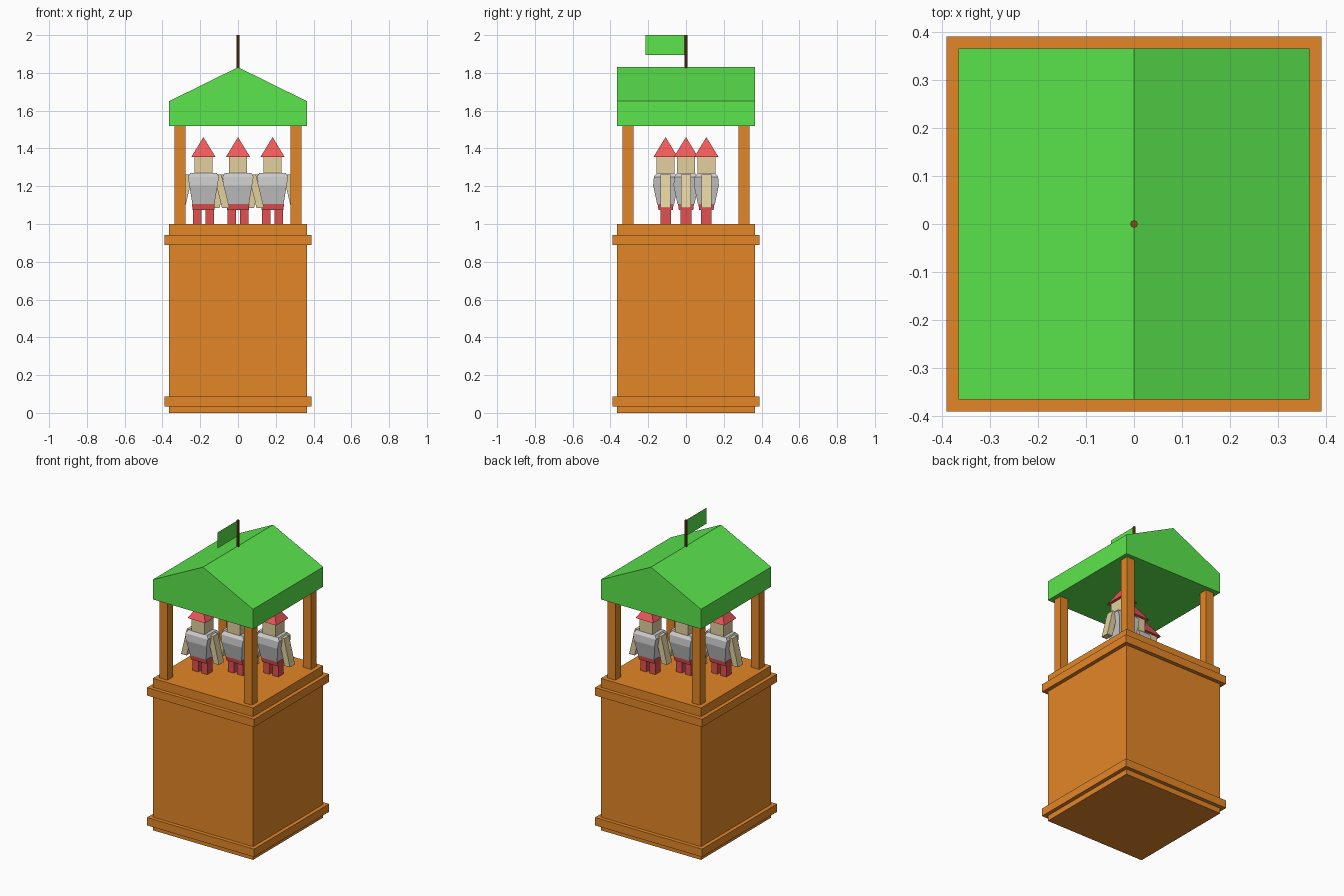
import bpy, bmesh

if "Cube" in bpy.data.objects:
    bpy.data.objects.remove(bpy.data.objects["Cube"])


def material(name, rgb):
    m = bpy.data.materials.new(name)
    m.diffuse_color = (*rgb, 1)
    m.use_nodes = True
    m.node_tree.nodes["Principled BSDF"].inputs["Base Color"].default_value = m.diffuse_color
    return m


WOOD = material("wood", (0.77, 0.24, 0.021))
GREEN = material("green", (0.105, 0.79, 0.075))
BROWN = material("brown", (0.22, 0.07, 0.012))
RED = material("red", (0.88, 0.10, 0.10))
DARK_RED = material("dark_red", (0.76, 0.08, 0.08))
SKIN = material("skin", (0.76, 0.63, 0.34))


def loft(name, rings, mat=None, loc=(0, 0, 0)):
    """Closed solid through rectangles (centre x, half x, half y, z)."""
    bm = bmesh.new()
    loops = []
    for cx, hx, hy, z in rings:
        loops.append([bm.verts.new((cx + sx * hx, sy * hy, z))
                      for sx, sy in ((-1, -1), (1, -1), (1, 1), (-1, 1))])
    bm.faces.new(loops[0][::-1])
    bm.faces.new(loops[-1])
    for a, b in zip(loops, loops[1:]):
        for i in range(4):
            j = (i + 1) % 4
            bm.faces.new((a[i], a[j], b[j], b[i]))
    # collapses pyramid tips and roof ridges
    bmesh.ops.remove_doubles(bm, verts=bm.verts, dist=1e-5)
    bmesh.ops.recalc_face_normals(bm, faces=bm.faces)
    me = bpy.data.meshes.new(name)
    bm.to_mesh(me)
    bm.free()
    if mat:
        me.materials.append(mat)
    ob = bpy.data.objects.new(name, me)
    ob.location = loc
    bpy.context.collection.objects.link(ob)
    return ob


def box(name, hx, hy, z0, z1, mat=None, loc=(0, 0, 0)):
    return loft(name, [(0, hx, hy, z0), (0, hx, hy, z1)], mat, loc)


# Tower body and trim bands
box("tower_body", 0.365, 0.365, 0, 1, WOOD)
box("lower_band", 0.39, 0.39, 0.035, 0.087, WOOD)
box("upper_band", 0.39, 0.39, 0.89, 0.942, WOOD)

# Corner posts
for sx in (-1, 1):
    for sy in (-1, 1):
        box("corner_post", 0.029, 0.029, 1, 1.52, WOOD, (sx * 0.308, sy * 0.308, 0))

# Gable roof with the ridge along y
loft("roof", [(0, 0.365, 0.365, 1.52), (0, 0.365, 0.365, 1.65),
              (0, 0, 0.365, 1.83)], GREEN)

# Flagpole and flat flag
bpy.ops.mesh.primitive_cylinder_add(vertices=8, radius=0.008, depth=0.18,
                                    location=(0, 0, 1.91))
pole = bpy.context.object
pole.name = "flagpole"
pole.data.materials.append(BROWN)
flag_mesh = bpy.data.meshes.new("flag")
flag_mesh.from_pydata([(0, -0.215, 1.895), (0, -0.005, 1.895),
                       (0, -0.005, 2), (0, -0.215, 2)], [], [(0, 1, 2, 3)])
flag_mesh.materials.append(GREEN)
bpy.context.collection.objects.link(bpy.data.objects.new("flag", flag_mesh))

# Three guards standing on a diagonal
for k in (-1, 0, 1):
    at = (k * 0.183, k * 0.108, 0)
    loft("guard_hat", [(0, 0.064, 0.064, 1.355), (0, 0, 0, 1.46)], RED, at)
    box("guard_head", 0.047, 0.047, 1.265, 1.355, SKIN, at)
    loft("guard_torso", [(0, 0.058, 0.045, 1.105), (0, 0.075, 0.066, 1.205),
                         (0, 0.082, 0.062, 1.25), (0, 0.07, 0.046, 1.27)], None, at)
    loft("guard_hips", [(0, 0.058, 0.038, 1.075), (0, 0.06, 0.042, 1.105)], DARK_RED, at)
    for s in (-1, 1):
        box("guard_leg", 0.022, 0.028, 1, 1.08, DARK_RED, (at[0] + s * 0.033, at[1], 0))
        loft("guard_arm", [(s * 0.118, 0.02, 0.026, 1.085),
                           (s * 0.075, 0.02, 0.026, 1.262)], SKIN, at)
